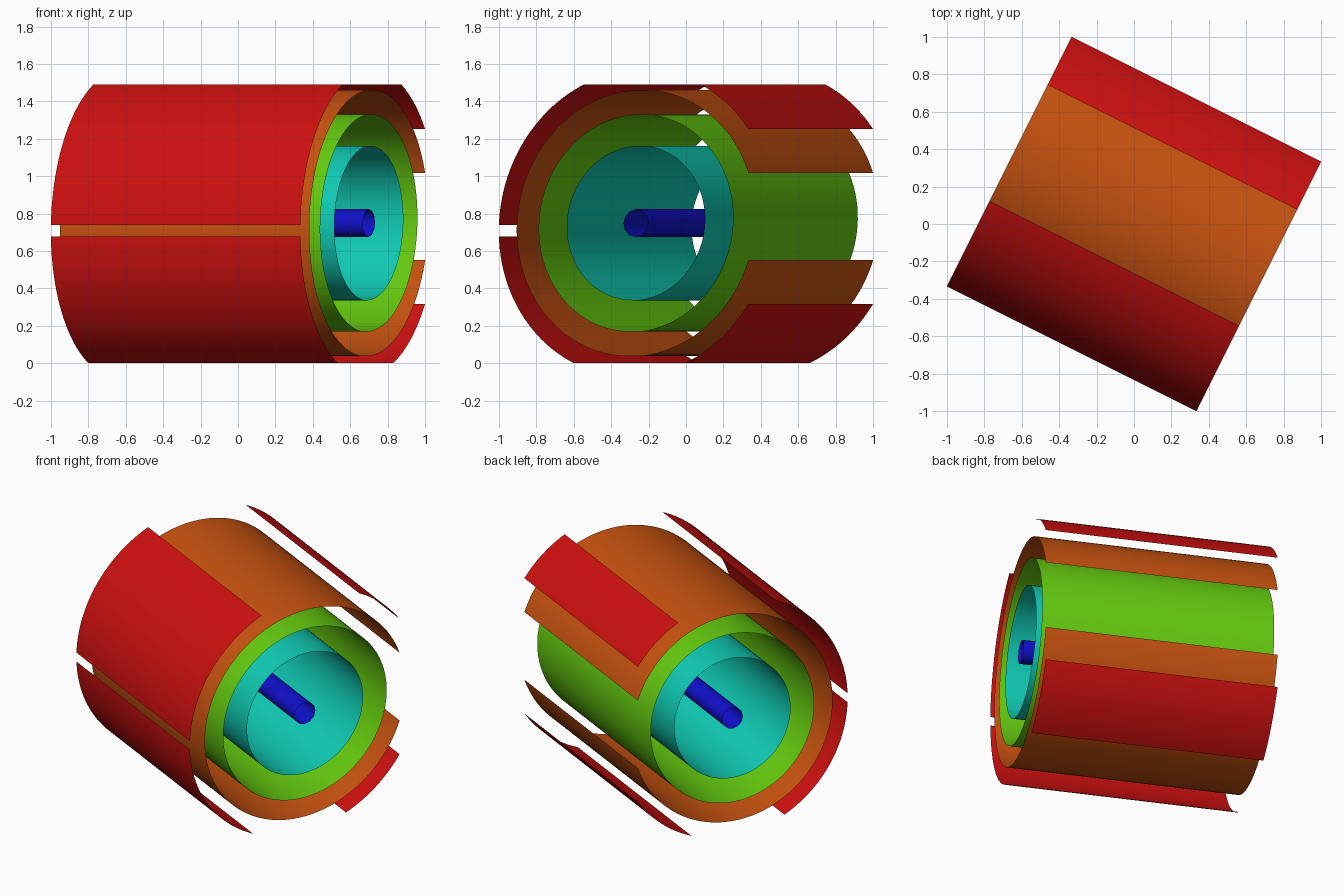
import bpy, bmesh, math
from mathutils import Matrix, Vector

if "Cube" in bpy.data.objects:
    bpy.data.objects.remove(bpy.data.objects["Cube"])

HALF = 0.7455            # half size of the cube that trims every shell
OFFSET_Y = 0.073         # shells sit slightly off the cube's centre
OFFSET_Z = 0.004
SKEW = 0.026             # slight diagonal stretch of the round section
TURN = Matrix.Rotation(-math.atan(0.5), 4, 'Z')


def material(name, rgb):
    mat = bpy.data.materials.new(name)
    mat.diffuse_color = (*rgb, 1)
    mat.use_nodes = True
    mat.node_tree.nodes["Principled BSDF"].inputs["Base Color"].default_value = mat.diffuse_color
    return mat


def shell(name, radius, sides, mat):
    """Open, thin tube along local X, trimmed by the cube."""
    bm = bmesh.new()
    rings = []
    for x in (-HALF, HALF):
        ring = []
        for i in range(sides):
            t = math.tau * i / sides
            y = radius * (math.cos(t) + SKEW * math.sin(t)) + OFFSET_Y
            z = radius * (math.sin(t) + SKEW * math.cos(t)) + OFFSET_Z
            ring.append(bm.verts.new((x, y, z)))
        rings.append(ring)
    a, b = rings
    for i in range(sides):
        j = (i + 1) % sides
        bm.faces.new((a[i], a[j], b[j], b[i]))
    # trim at the four long sides of the cube
    for n in (Vector((0, 1, 0)), Vector((0, -1, 0)), Vector((0, 0, 1)), Vector((0, 0, -1))):
        bmesh.ops.bisect_plane(bm, geom=bm.verts[:] + bm.edges[:] + bm.faces[:], dist=1e-6,
                               plane_co=n * HALF, plane_no=n, clear_outer=True)
    for f in bm.faces:
        mid = f.calc_center_median() - Vector((0, OFFSET_Y, OFFSET_Z))
        mid.x = 0
        if f.normal.dot(mid) < 0:
            f.normal_flip()
        f.smooth = True
    bm.transform(Matrix.Translation((0, 0, HALF)) @ TURN)
    me = bpy.data.meshes.new(name)
    bm.to_mesh(me)
    bm.free()
    me.materials.append(mat)
    bpy.context.collection.objects.link(bpy.data.objects.new(name, me))


# nested shells, outside to inside
shell("outer_shell", 0.819, 128, material("red", (0.62, 0.005, 0.005)))
shell("second_shell", 0.712, 128, material("orange", (0.58, 0.085, 0.005)))
shell("third_shell", 0.581, 96, material("green", (0.13, 0.60, 0.005)))
shell("inner_shell", 0.413, 64, material("teal", (0.005, 0.60, 0.46)))
shell("core_tube", 0.074, 12, material("blue", (0.005, 0.005, 0.60)))
